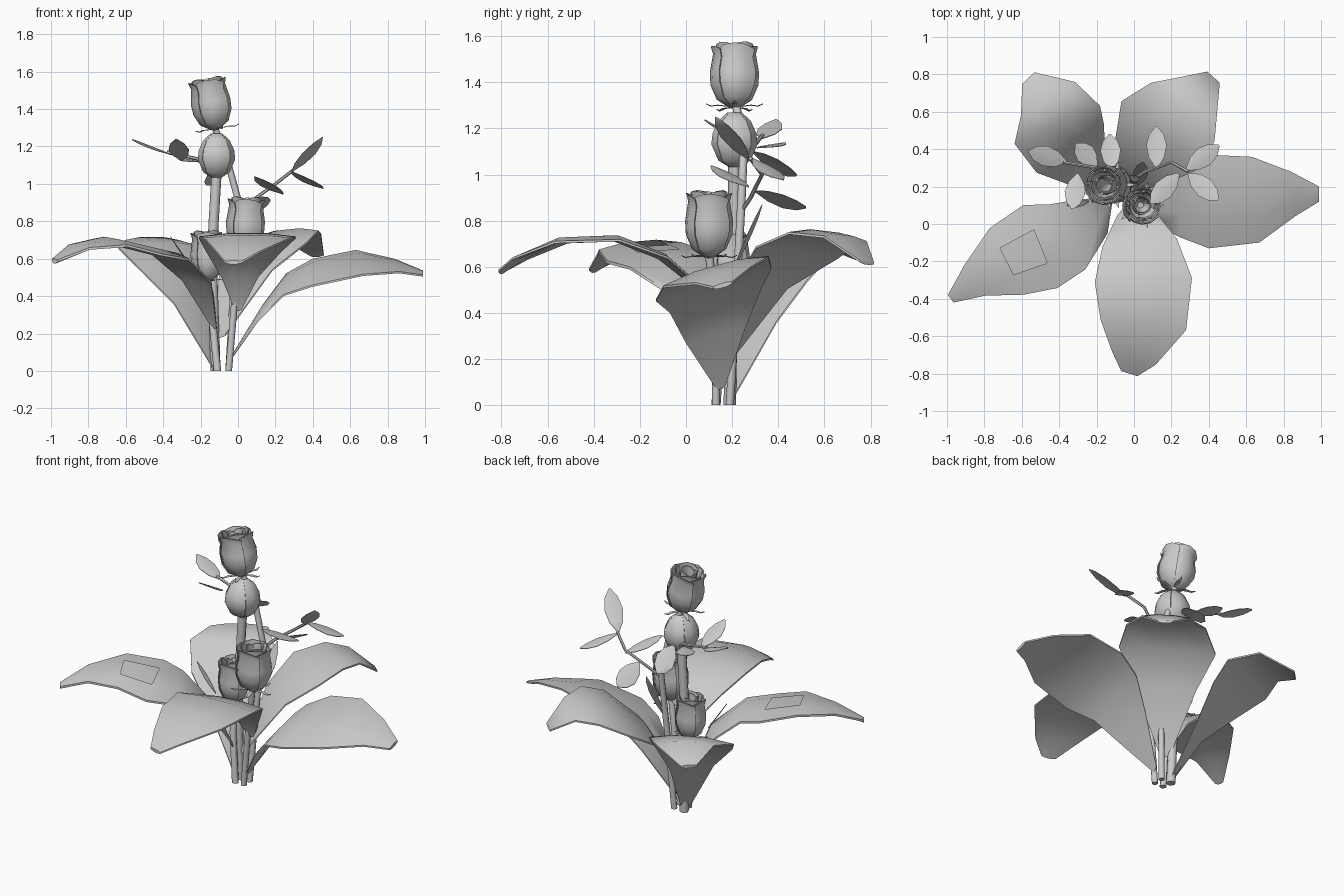
import bpy, bmesh, math
from mathutils import Vector

cube = bpy.data.objects.get("Cube")
if cube:
    bpy.data.objects.remove(cube)

grey = bpy.data.materials.new("soft_grey")
grey.use_nodes = True
grey.diffuse_color = (0.6, 0.6, 0.6, 1)
grey.node_tree.nodes["Principled BSDF"].inputs["Base Color"].default_value = (0.6, 0.6, 0.6, 1)


def loft(name, rings, skip=None):
    """Join closed rings of points into a capped skin, optionally leaving out one face."""
    bm = bmesh.new()
    rows = [[bm.verts.new(p) for p in ring] for ring in rings]
    n = len(rows[0])
    left_out = None
    for i in range(len(rows) - 1):
        for j in range(n):
            k = (j + 1) % n
            f = bm.faces.new((rows[i][j], rows[i][k], rows[i + 1][k], rows[i + 1][j]))
            if (i, j) == skip:
                left_out = f
    bm.faces.new(rows[0][::-1])
    bm.faces.new(rows[-1])
    bmesh.ops.recalc_face_normals(bm, faces=bm.faces)
    if left_out:
        bm.faces.remove(left_out)
    mesh = bpy.data.meshes.new(name)
    bm.to_mesh(mesh)
    bm.free()
    mesh.materials.append(grey)
    obj = bpy.data.objects.new(name, mesh)
    bpy.context.collection.objects.link(obj)
    bpy.ops.object.select_all(action='DESELECT')
    obj.select_set(True)
    bpy.context.view_layer.objects.active = obj
    bpy.ops.object.shade_smooth_by_angle(angle=math.radians(50))


def leaf(name, stations, thick=0.02, tilt=0.0, droop=0.03, skip=None):
    """Blade along stations of (x, y, z, half width), thinner at its edges."""
    pts = [Vector(s[:3]) for s in stations]
    rings = []
    for i, (p, s) in enumerate(zip(pts, stations)):
        d = pts[min(i + 1, len(pts) - 1)] - pts[max(i - 1, 0)]
        side = Vector((-d.y, d.x, 0)).normalized()
        w = s[3]
        top, under = [], []
        for c in (-1, -0.4, 0.4, 1):
            q = p + side * w * c + Vector((0, 0, (tilt * c - droop * c * c) * w * 4))
            top.append(q)
            under.append(q - Vector((0, 0, thick * (0.5 if abs(c) == 1 else 1))))
        rings.append(top + under[::-1])
    loft(name, rings, skip)


def small_leaf(name, base, tip, half=0.055, tilt=0.0):
    a, b = Vector(base), Vector(tip)
    shape = ((0, 0.1), (0.25, 0.75), (0.55, 1), (0.82, 0.7), (1, 0.1))
    leaf(name, [(*a.lerp(b, t), half * w) for t, w in shape], 0.006, tilt)


def tube(name, points, radius, sides=8):
    pts = [Vector(p) for p in points]
    rings = []
    for i, p in enumerate(pts):
        d = (pts[min(i + 1, len(pts) - 1)] - pts[max(i - 1, 0)]).normalized()
        u = d.cross(Vector((0, 1, 0))).normalized()
        v = d.cross(u)
        if p.z == 0:
            u, v = Vector((-1, 0, 0)), Vector((0, -1, 0))
        rings.append([p + (u * math.cos(a) + v * math.sin(a)) * radius
                      for a in (math.tau * k / sides for k in range(sides))])
    loft(name, rings)


def frame(base, top):
    """Return a function that places (angle, radius, height fraction) on a slanted axis."""
    base, axis = Vector(base), Vector(top) - Vector(base)
    turn = Vector((0, 0, 1)).rotation_difference(axis)
    return lambda a, r, h: base + axis * h + turn @ Vector((r * math.cos(a), r * math.sin(a), 0))


def sepals(name, place, radius, count=5):
    for k in range(count):
        a = math.tau * k / count
        path = [(*place(a, radius * r, h), w) for r, h, w in
                ((0.2, 0.02, 0.008), (0.7, 0.03, 0.012), (1.0, 0.01, 0.008), (1.2, 0.04, 0.002))]
        leaf(f"{name}_sepal_{k + 1}", path, 0.004, 0, 0)


# Cupped petals: fraction of radius against fraction of height
PETAL = ((0.2, 0), (0.72, 0.13), (0.97, 0.35), (1, 0.55), (0.87, 0.85), (0.96, 0.97))


def rose(name, base, top, radius):
    place = frame(base, top)
    layers = ((1.0, 0.96, 4, 0.95), (0.82, 1.0, 4, 0.95), (0.5, 0.99, 3, 1.2))
    for n, (scale, height, count, half) in enumerate(layers):
        for k in range(count):
            mid = math.tau * k / count + n * 0.7
            rings = []
            for step, (r, h) in enumerate(PETAL):
                outer, inner = [], []
                for c in (-1, -0.5, 0, 0.5, 1):
                    a = mid + half * c
                    # each petal tucks one side under its neighbour
                    rr = radius * scale * r * (0.99 + 0.06 * c)
                    hh = height * h - (0.08 * c * c if step > 3 else 0)
                    outer.append(place(a, rr, hh))
                    inner.append(place(a, rr - 0.006, hh))
                rings.append(outer + inner[::-1])
            loft(f"{name}_petal_{n + 1}_{k + 1}", rings)
    sepals(name, place, radius)


def bud(name, base, top, radius):
    place = frame(base, top)
    outline = ((0.2, 0), (0.7, 0.13), (1, 0.42), (0.95, 0.62), (0.7, 0.85), (0.3, 1))
    loft(name + "_core", [[place(math.tau * k / 10, radius * r * 0.94, h) for k in range(10)]
                          for r, h in outline])
    for k in range(4):
        rings = []
        for r, h in outline:
            arc = [math.tau * k / 4 + 0.77 * c for c in (-1, -0.4, 0.4, 1)]
            rings.append([place(a, radius * r, h) for a in arc]
                         + [place(a, radius * r * 0.92, h) for a in reversed(arc)])
        loft(f"{name}_petal_{k + 1}", rings)


# Five broad leaves
leaf("front_leaf", [(0, .13, .34, .02), (.01, .06, .52, .1), (.03, -.1, .66, .2), (.05, -.3, .74, .26),
                    (.05, -.54, .73, .23), (0, -.72, .65, .12), (-.025, -.8, .59, .045)], droop=0.02)
leaf("right_leaf", [(-.03, .15, .09, .02), (.12, .13, .33, .13), (.25, .13, .49, .2), (.4, .12, .56, .25),
                    (.65, .13, .61, .23), (.85, .16, .58, .12), (.99, .16, .53, .04)], tilt=0.07)
leaf("back_right_leaf", [(-.09, .17, .2, .03), (.04, .33, .55, .18), (.15, .48, .7, .28), (.26, .6, .76, .23),
                         (.34, .69, .74, .14), (.425, .785, .63, .045)], tilt=-0.02)
leaf("back_left_leaf", [(-.12, .18, .02, .02), (-.25, .3, .38, .13), (-.34, .4, .57, .22),
                        (-.41, .53, .69, .25), (-.46, .67, .72, .17), (-.565, .78, .64, .045)])
# The front left leaf has an opening in its upper skin
leaf("front_left_leaf", [(-.13, .13, .25, .02), (-.22, .04, .5, .12), (-.36, -.07, .64, .2),
                         (-.5, -.12, .675, .24), (-.68, -.2, .715, .2), (-.85, -.3, .68, .1),
                         (-.98, -.4, .6, .025)], 0.025, -0.02, skip=(3, 1))

# Stems
tube("tall_rose_stem", [(-.05, .19, 0), (-.02, .22, .5), (.01, .24, .88), (-.05, .25, 1.1), (-.12, .22, 1.29)], 0.018)
tube("bud_stem", [(-.12, .19, 0), (-.14, .2, .6), (-.13, .21, .8), (-.115, .21, 1.05)], 0.027)
tube("front_rose_stem", [(-.05, .13, 0), (-.02, .13, .35), (.035, .1, .66)], 0.018)
tube("low_rose_stem", [(-.11, .13, 0), (-.14, .15, .3), (-.16, .19, .5)], 0.02)
tube("right_twig", [(0, .24, .84), (.06, .28, .9), (.2, .33, 1.0), (.29, .28, 1.07)], 0.009, 6)
tube("left_twig", [(-.06, .25, 1.07), (-.2, .3, 1.13), (-.38, .33, 1.17)], 0.009, 6)

# Flowers
rose("tall_rose", (-.12, .21, 1.29), (-.17, .21, 1.575), .108)
rose("front_rose", (.035, .1, .64), (.045, .1, .94), .105)
rose("low_rose", (-.16, .19, .48), (-.17, .19, .76), .09)
bud("closed_bud", (-.115, .21, 1.03), (-.115, .21, 1.27), .105)

# Leaflets on the twigs and beside the roses: base, tip, sideways tilt
leaflets = {
    "right_end": ((.28, .29, 1.07), (.455, .42, .98), 0),
    "right_low": ((.29, .27, 1.07), (.45, .13, 1.25), 0),
    "right_back": ((.12, .3, .93), (.12, .52, .86), -.13),
    "right_front": ((.24, .27, .95), (.09, .11, 1.04), 0),
    "left_end": ((-.36, .33, 1.16), (-.565, .39, 1.24), 0),
    "left_front": ((-.3, .27, 1.13), (-.33, .08, 1.24), 0),
    "left_middle": ((-.2, .31, 1.12), (-.31, .43, 1.14), 0),
    "left_back": ((-.12, .29, 1.1), (-.13, .48, 1.0), -.13),
}
for key, (a, b, roll) in leaflets.items():
    small_leaf(key + "_leaflet", a, b, tilt=roll)
small_leaf("back_blade", (.02, .21, .6), (.05, .33, .87), .04)
small_leaf("side_blade", (-.24, .12, .54), (-.36, .1, .72), .02)
